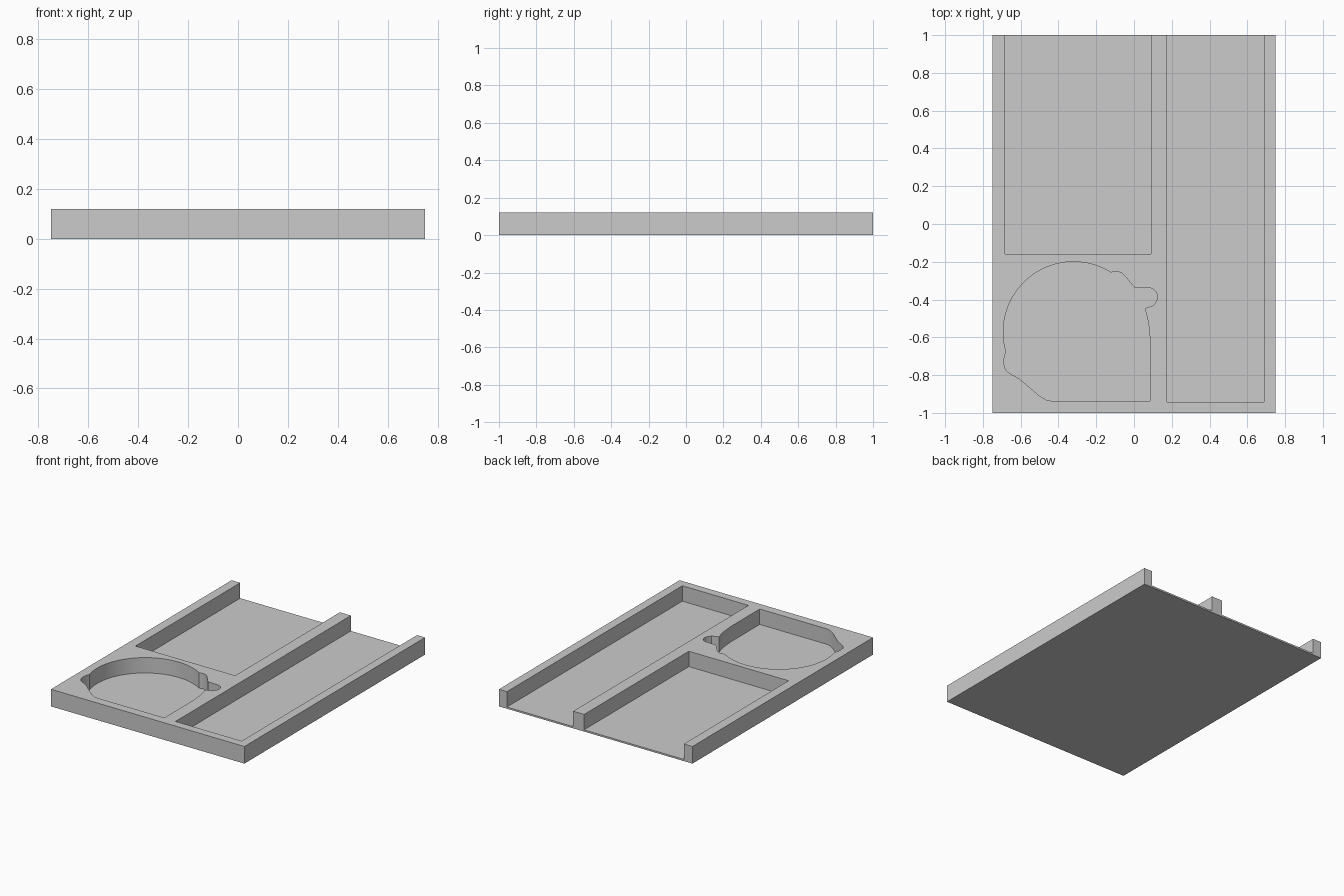
import bpy, bmesh
from math import cos, sin, radians

cube = bpy.data.objects.get("Cube")
if cube:
    bpy.data.objects.remove(cube, do_unlink=True)

HEIGHT, FLOOR = 0.12, 0.012

grey = bpy.data.materials.new("plain grey")
grey.use_nodes = True
grey.diffuse_color = (0.6, 0.6, 0.6, 1)
grey.node_tree.nodes["Principled BSDF"].inputs["Base Color"].default_value = (0.6, 0.6, 0.6, 1)


def prism(name, outline, z0, z1):
    """Extrude a flat outline from z0 up to z1."""
    bm = bmesh.new()
    face = bm.faces.new([bm.verts.new((x, y, z0)) for x, y in outline])
    top = bmesh.ops.extrude_face_region(bm, geom=[face])["geom"]
    bmesh.ops.translate(bm, vec=(0, 0, z1 - z0),
                        verts=[v for v in top if isinstance(v, bmesh.types.BMVert)])
    bmesh.ops.recalc_face_normals(bm, faces=bm.faces)
    mesh = bpy.data.meshes.new(name)
    bm.to_mesh(mesh)
    bm.free()
    mesh.materials.append(grey)
    obj = bpy.data.objects.new(name, mesh)
    bpy.context.collection.objects.link(obj)
    return obj


def rect(x0, x1, y0, y1):
    return [(x0, y0), (x1, y0), (x1, y1), (x0, y1)]


def arc(cx, cy, r, a0, a1, steps):
    angles = [radians(a0 + (a1 - a0) * i / steps) for i in range(steps + 1)]
    return [(cx + r * cos(a), cy + r * sin(a)) for a in angles]


# Round pocket: big arc, left lobe, chamfered corner, straight side, right tab, small shoulder
round_outline = (
    arc(-0.32, -0.572, 0.372, 58, 196.5, 48)
    + [(-0.686, -0.70), (-0.689, -0.73), (-0.685, -0.76), (-0.675, -0.777), (-0.66, -0.79),
       (-0.605, -0.82), (-0.50, -0.91), (-0.463, -0.932), (-0.43, -0.938),
       (0.085, -0.938), (0.085, -0.61), (0.077, -0.53), (0.068, -0.485), (0.057, -0.447),
       (0.103, -0.431)]
    + arc(0.077, -0.385, 0.047, -35, 90, 10)
    + [(0.003, -0.337), (-0.05, -0.273), (-0.065, -0.26), (-0.08, -0.254), (-0.10, -0.252)]
)

# Tray block and its three pockets; the long pockets run out through the back
tray = prism("tray", rect(-0.75, 0.75, -1, 1), 0, HEIGHT)
pockets = {
    "wide_pocket": rect(-0.683, 0.09, -0.16, 1.1),
    "long_pocket": rect(0.175, 0.688, -0.942, 1.1),
    "round_pocket": round_outline,
}
cutters = []
for name, outline in pockets.items():
    cutter = prism(name + "_cutter", outline, FLOOR, HEIGHT + 0.1)
    cutter.hide_render = True
    cutters.append(cutter)
    cut = tray.modifiers.new(name, "BOOLEAN")
    cut.operation = "DIFFERENCE"
    cut.solver = "EXACT"
    cut.object = cutter

# Bake the cuts and drop the cutters
bpy.ops.object.select_all(action="DESELECT")
bpy.context.view_layer.objects.active = tray
tray.select_set(True)
for name in pockets:
    bpy.ops.object.modifier_apply(modifier=name)
for cutter in cutters:
    bpy.data.objects.remove(cutter, do_unlink=True)
bpy.ops.object.shade_smooth_by_angle(angle=radians(25))
